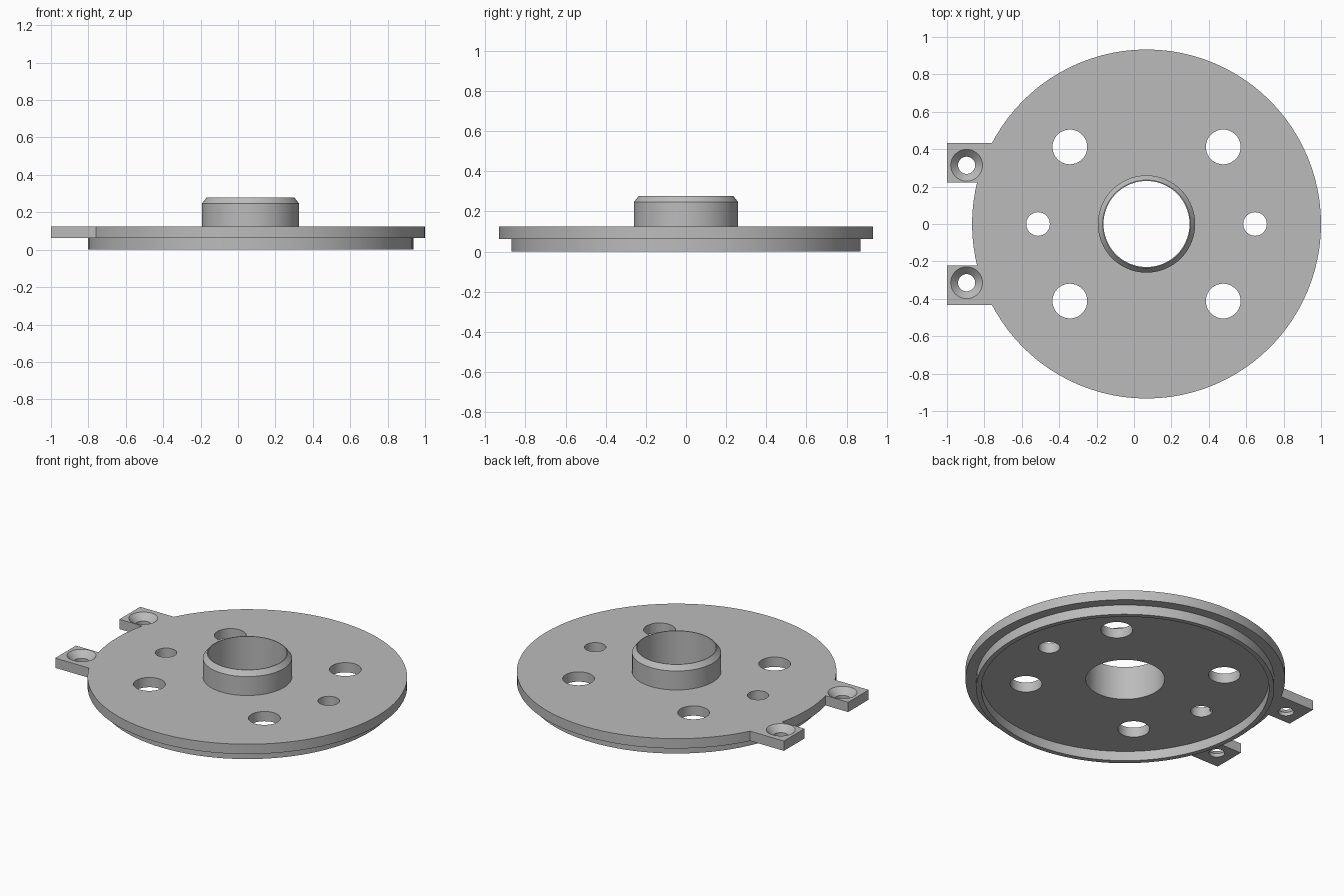
import bpy, bmesh, math

cube = bpy.data.objects.get("Cube")
if cube:
    bpy.data.objects.remove(cube, do_unlink=True)

CX = 0.067                 # disc axis
BASE, TOP = 0.062, 0.125   # underside and top of the plate

grey = bpy.data.materials.new("plain_grey")
grey.use_nodes = True
colour = (0.5, 0.5, 0.5, 1)
grey.diffuse_color = colour
grey.node_tree.nodes["Principled BSDF"].inputs["Base Color"].default_value = colour


def make_object(name, bm):
    bmesh.ops.recalc_face_normals(bm, faces=bm.faces)
    mesh = bpy.data.meshes.new(name)
    bm.to_mesh(mesh)
    bm.free()
    mesh.materials.append(grey)
    obj = bpy.data.objects.new(name, mesh)
    bpy.context.collection.objects.link(obj)
    return obj


def lathe(name, profile, x, y, sides, closed=False):
    """Revolve (radius, z) points about a vertical axis; an open profile gets end caps."""
    bm = bmesh.new()
    rings = []
    for r, z in profile:
        rings.append([bm.verts.new((x + r * math.cos(math.tau * i / sides),
                                    y + r * math.sin(math.tau * i / sides), z))
                      for i in range(sides)])
    pairs = list(zip(rings, rings[1:]))
    if closed:
        pairs.append((rings[-1], rings[0]))
    else:
        bm.faces.new(rings[0])
        bm.faces.new(rings[-1])
    for a, b in pairs:
        for i in range(sides):
            j = (i + 1) % sides
            bm.faces.new((a[i], a[j], b[j], b[i]))
    return make_object(name, bm)


def box(name, x0, x1, y0, y1, z0, z1):
    bm = bmesh.new()
    bmesh.ops.create_cube(bm, size=1)
    for v in bm.verts:
        v.co = (x1 if v.co.x > 0 else x0, y1 if v.co.y > 0 else y0, z1 if v.co.z > 0 else z0)
    return make_object(name, bm)


def combine(target, tool, operation):
    tool.hide_render = True
    mod = target.modifiers.new(operation.lower(), 'BOOLEAN')
    mod.operation = operation
    mod.solver = 'EXACT'
    mod.object = tool
    bpy.ops.object.select_all(action='DESELECT')
    bpy.context.view_layer.objects.active = target
    target.select_set(True)
    bpy.ops.object.modifier_apply(modifier=mod.name)
    bpy.data.objects.remove(tool, do_unlink=True)


# Plate with underside lip and chamfered hollow hub
flange = lathe("flange_plate", [
    (0.23, BASE), (0.84, BASE), (0.84, 0), (0.87, 0), (0.87, BASE), (0.933, BASE),
    (0.933, TOP), (0.26, TOP), (0.26, 0.247), (0.235, 0.278), (0.23, 0.278),
], CX, 0, 96, closed=True)

# Mounting tabs with countersunk screw holes
for side in (-1, 1):
    y0, y1 = sorted((side * 0.222, side * 0.432))
    combine(flange, box("mounting_tab", -1, -0.72, y0, y1, BASE, TOP), 'UNION')
for side in (-1, 1):
    sink = lathe("countersink_cutter", [
        (0.046, 0.03), (0.046, 0.085), (0.085, TOP), (0.085, 0.16),
    ], -0.895, side * 0.314, 40)
    combine(flange, sink, 'DIFFERENCE')

# Four large bolt holes and two small pin holes through the plate
holes = [(sx * 0.41, sy * 0.412, 0.093) for sx in (-1, 1) for sy in (-1, 1)]
holes += [(sx * 0.58, 0, 0.063) for sx in (-1, 1)]
for dx, y, r in holes:
    cutter = lathe("hole_cutter", [(r, -0.05), (r, 0.2)], CX + dx, y, 40)
    combine(flange, cutter, 'DIFFERENCE')

# Smooth round walls, crisp edges
bpy.ops.object.select_all(action='DESELECT')
bpy.context.view_layer.objects.active = flange
flange.select_set(True)
bpy.ops.object.shade_smooth_by_angle(angle=math.radians(25))
